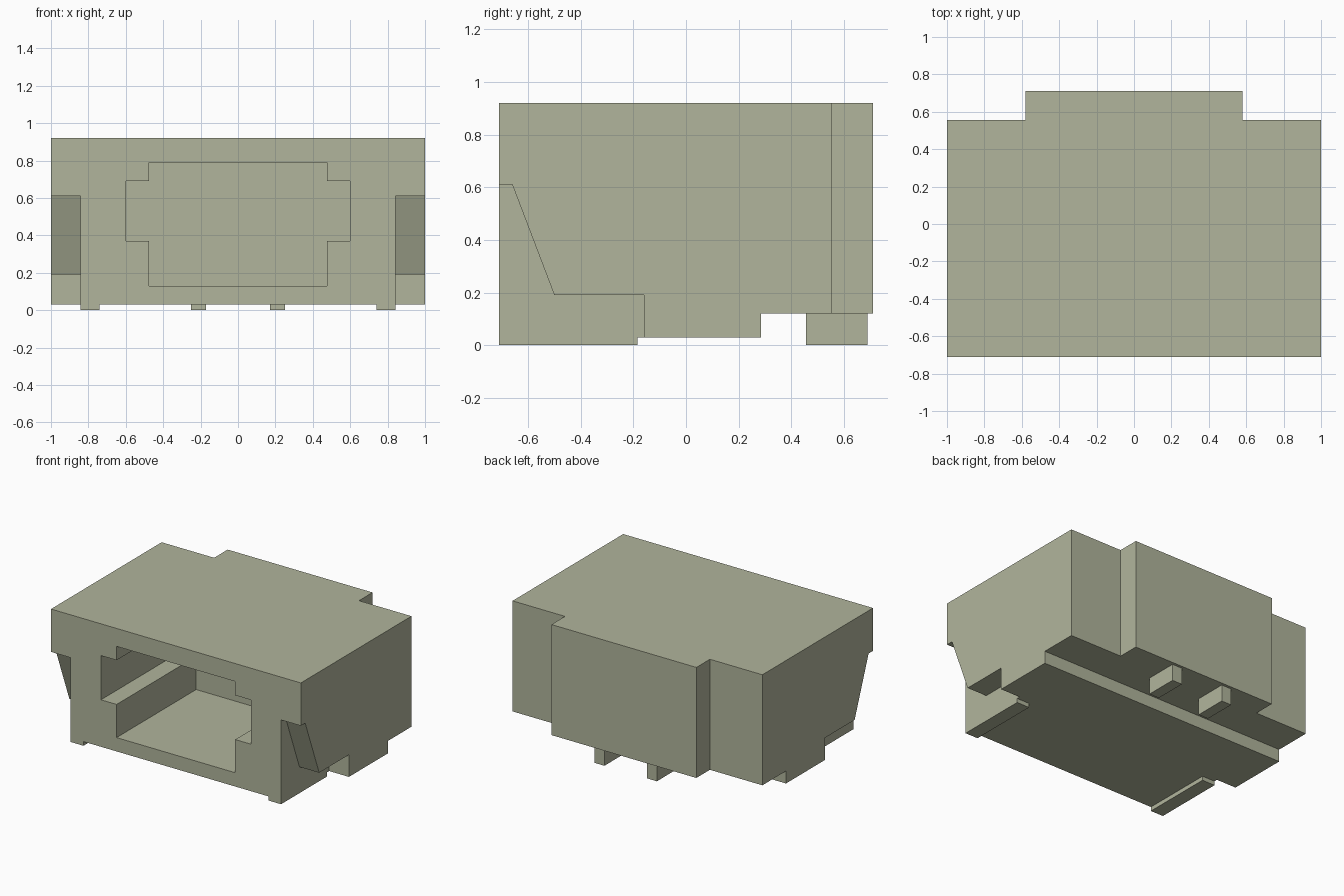
import bpy
import bmesh
from mathutils import Vector

cube = bpy.data.objects.get("Cube")
if cube:
    bpy.data.objects.remove(cube, do_unlink=True)

mat = bpy.data.materials.new("sage grey plastic")
mat.use_nodes = True
COLOUR = (0.440, 0.462, 0.332, 1.0)
mat.diffuse_color = COLOUR
mat.node_tree.nodes["Principled BSDF"].inputs["Base Color"].default_value = COLOUR


def prism(name, points, axis, start, end):
    """Extrude a closed outline along x (points are y, z) or y (points are x, z)."""
    bm = bmesh.new()
    verts = [bm.verts.new((start, a, b) if axis == "x" else (a, start, b)) for a, b in points]
    face = bm.faces.new(verts)
    moved = bmesh.ops.extrude_face_region(bm, geom=[face])["geom"]
    shift = Vector((end - start, 0, 0) if axis == "x" else (0, end - start, 0))
    bmesh.ops.translate(bm, vec=shift, verts=[g for g in moved if isinstance(g, bmesh.types.BMVert)])
    bmesh.ops.recalc_face_normals(bm, faces=bm.faces)
    mesh = bpy.data.meshes.new(name)
    bm.to_mesh(mesh)
    bm.free()
    mesh.materials.append(mat)
    obj = bpy.data.objects.new(name, mesh)
    bpy.context.collection.objects.link(obj)
    return obj


def box(name, x0, x1, y0, y1, z0, z1):
    return prism(name, [(y0, z0), (y1, z0), (y1, z1), (y0, z1)], "x", x0, x1)


def cut(target, cutter):
    """Subtract the cutter, bake the result and discard the cutter."""
    cutter.hide_render = True
    mod = target.modifiers.new("cut", "BOOLEAN")
    mod.operation = "DIFFERENCE"
    mod.solver = "EXACT"
    mod.object = cutter
    bpy.context.view_layer.objects.active = target
    bpy.ops.object.modifier_apply(modifier=mod.name)
    bpy.data.objects.remove(cutter, do_unlink=True)


# Housing with a raised underside at the rear
housing = prism("housing", [(-0.71, 0.03), (0.285, 0.03), (0.285, 0.12),
                            (0.71, 0.12), (0.71, 0.92), (-0.71, 0.92)], "x", -1, 1)

# Cross-shaped socket opening, right half mirrored to the left
half = [(0.475, 0.13), (0.475, 0.37), (0.60, 0.37),
        (0.60, 0.69), (0.475, 0.69), (0.475, 0.79)]
socket = half + [(-x, z) for x, z in reversed(half)]
cut(housing, prism("socket_cutter", socket, "y", -0.9, 0.20))

# Sloped side recesses and stepped rear corners
recess = [(-0.9, -0.1), (-0.16, -0.1), (-0.16, 0.19), (-0.50, 0.19),
          (-0.66, 0.61), (-0.9, 0.61)]
for side in (-1, 1):
    cut(housing, prism("recess_cutter", recess, "x", side * 0.842, side * 1.2))
    cut(housing, box("corner_cutter", side * 0.58, side * 1.2, 0.555, 0.9, -0.1, 1.1))

# Solder pads at the front and contact pins at the rear
for side, label in ((-1, "right"), (1, "left")):
    box(label + "_solder_pad", side * 0.74, side * 0.842, -0.71, -0.185, 0.0, 0.03)
    box(label + "_contact_pin", side * 0.17, side * 0.25, 0.455, 0.69, 0.0, 0.12)
